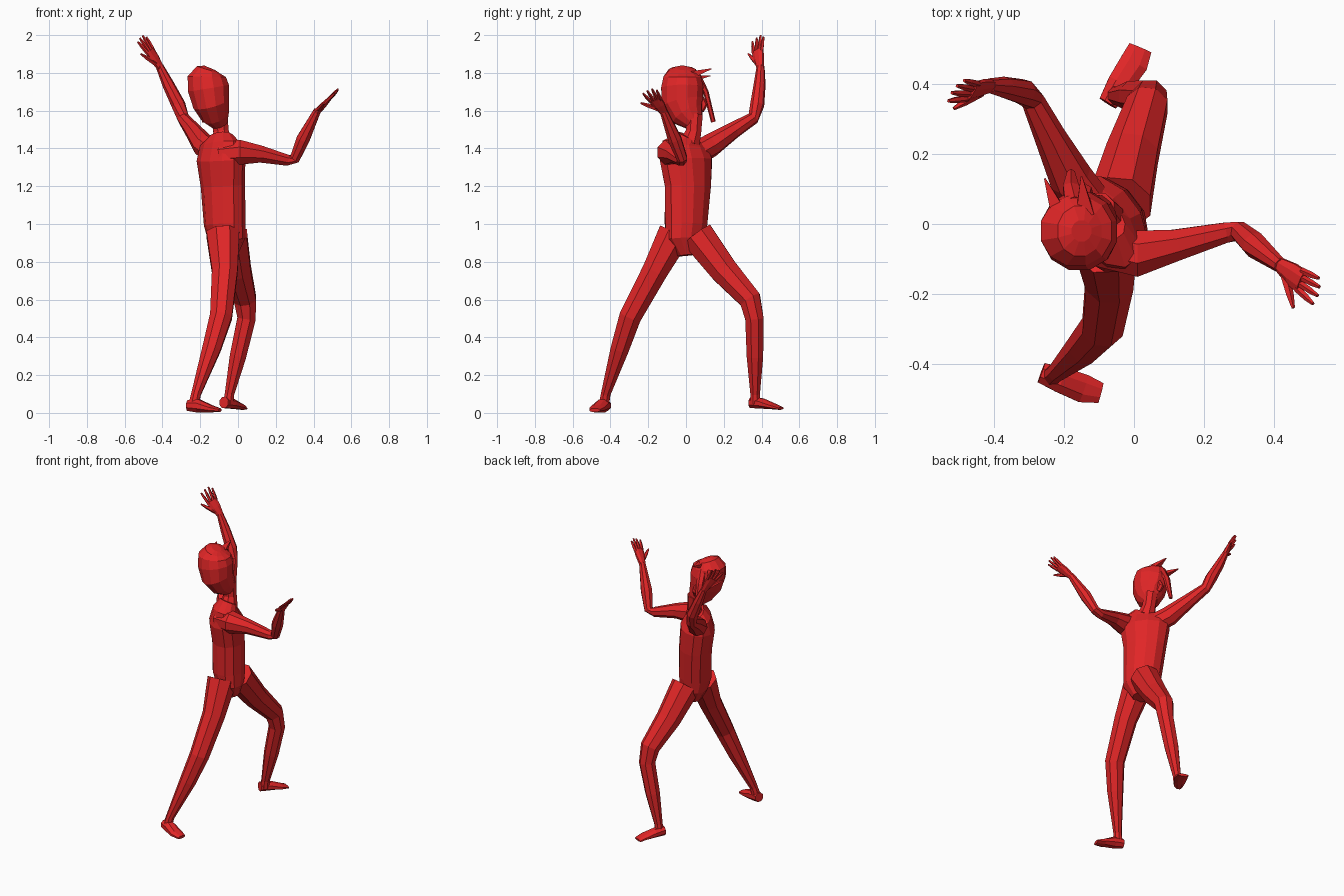
import bpy, bmesh, math
from mathutils import Vector

red = bpy.data.materials.new("red")
red.diffuse_color = (0.75, 0.019, 0.02, 1)


def loft(name, path, side, n=8):
    """Faceted tube through points (x, y, z, half width along side, half depth)."""
    bm = bmesh.new()
    pts = [Vector(p[:3]) for p in path]
    rings = []
    for i, p in enumerate(path):
        a, b = pts[max(i - 1, 0)], pts[min(i + 1, len(pts) - 1)]
        t = (b - a).normalized()
        u = Vector(side)
        u = (u - t * u.dot(t)).normalized()
        v = t.cross(u)
        rw, rd = p[3], p[4] if len(p) > 4 else p[3]
        rings.append([bm.verts.new(pts[i]
                      + u * rw * 1.05 * math.cos(2 * math.pi * (k + .5) / n)
                      + v * rd * 1.05 * math.sin(2 * math.pi * (k + .5) / n)) for k in range(n)])
    for r, s in zip(rings, rings[1:]):
        for k in range(n):
            bm.faces.new((r[k], r[(k + 1) % n], s[(k + 1) % n], s[k]))
    bm.faces.new(rings[0][::-1])
    bm.faces.new(rings[-1])
    bmesh.ops.recalc_face_normals(bm, faces=bm.faces)
    me = bpy.data.meshes.new(name)
    bm.to_mesh(me)
    bm.free()
    me.materials.append(red)
    ob = bpy.data.objects.new(name, me)
    bpy.context.collection.objects.link(ob)
    return ob


def hand(name, wrist, knuckles, across, tips, thumb):
    """Flat palm, four fingers and a thumb."""
    w, k, s = Vector(wrist), Vector(knuckles), Vector(across).normalized()
    mid = w.lerp(k, .55)
    loft(name + "_palm", [(*w, .02, .018), (*mid, .033, .016), (*k, .036, .011)], s)
    for i, tip in enumerate(tips):
        base = k + s * (-.027 + .018 * i) - (k - w) * .1
        t = Vector(tip)
        loft(f"{name}_finger_{i + 1}", [(*base, .010), (*base.lerp(t, .6), .009), (*t, .005)], s, 5)
    base, t = w.lerp(k, .3) + s * .015, Vector(thumb)
    loft(name + "_thumb", [(*base, .014), (*base.lerp(t, .6), .011), (*t, .005)], k - w, 5)


# torso and neck, turned toward +x +y
loft("torso", [(-.055, .01, .835, .055, .05), (-.06, 0, .92, .11, .085), (-.07, 0, 1.0, .115, .1),
               (-.08, .01, 1.2, .13, .1), (-.09, 0, 1.34, .15, .105), (-.095, 0, 1.42, .14, .075),
               (-.09, .02, 1.46, .075, .05)], (-.6, .8, 0), 12)
loft("neck", [(-.085, .02, 1.43, .055), (-.09, .04, 1.49, .042), (-.1, .045, 1.58, .045)], (1, 0, 0))

# head
loft("head", [(-.095, .05, 1.525, .04, .04), (-.12, .01, 1.58, .075, .085), (-.142, -.017, 1.64, .095, .108),
              (-.157, -.02, 1.72, .108, .11), (-.165, -.02, 1.78, .1, .098), (-.155, -.02, 1.815, .065, .07),
              (-.15, -.02, 1.827, .03, .03)], (1, 0, 0), 12)

# spikes on the brow and loose strip in front of the face
loft("brow_spike_1", [(-.14, .03, 1.79, .035, .025), (-.15, .135, 1.822, .003)], (1, 0, 0), 4)
loft("brow_spike_2", [(-.215, .03, 1.77, .03, .022), (-.255, .13, 1.785, .003)], (1, 0, 0), 4)
loft("face_strip", [(-.17, .06, 1.78, .03, .02), (-.18, .105, 1.7, .025, .014),
                    (-.18, .145, 1.54, .012, .012)], (1, 0, 0), 6)
loft("nose", [(-.14, .07, 1.69, .012), (-.14, .095, 1.63, .02), (-.13, .08, 1.6, .015)], (1, 0, 0), 6)

# raised arm
loft("raised_arm", [(-.12, .05, 1.37, .06), (-.18, .13, 1.415, .06), (-.24, .25, 1.495, .043),
                    (-.29, .355, 1.56, .032), (-.315, .377, 1.63, .036), (-.37, .39, 1.74, .03),
                    (-.415, .395, 1.835, .02)], (1, -.3, 0))
hand("raised_hand", (-.41, .395, 1.825), (-.468, .378, 1.92), (-.55, -.75, -.3),
     [(-.485, .41, 1.99), (-.505, .395, 1.998), (-.52, .375, 1.985), (-.53, .352, 1.965)],
     (-.515, .33, 1.9))

# forward arm
loft("forward_arm", [(-.09, -.06, 1.37, .065), (.01, -.085, 1.38, .068), (.12, -.06, 1.37, .046),
                     (.26, -.025, 1.338, .03), (.3, -.02, 1.345, .028), (.345, -.06, 1.45, .036),
                     (.42, -.12, 1.6, .02)], (0, 1, 0))
hand("forward_hand", (.415, -.115, 1.59), (.48, -.165, 1.66), (-.25, -.94, -.2),
     [(.528, -.155, 1.708), (.53, -.18, 1.715), (.525, -.205, 1.705), (.512, -.228, 1.692)],
     (.455, -.24, 1.64))

# legs
loft("rear_leg", [(-.04, .06, .94, .09), (-.005, .2, .755, .076), (.038, .34, .6, .06),
                  (.045, .362, .5, .05), (0, .365, .3, .045), (-.045, .366, .1, .026),
                  (-.052, .367, .05, .028)], (1, 0, 0))
loft("front_leg", [(-.08, -.06, .95, .09), (-.07, -.165, .75, .07), (-.09, -.295, .51, .06),
                   (-.14, -.35, .34, .05), (-.222, -.425, .1, .026), (-.235, -.435, .04, .028)], (1, 0, 0))

# feet
loft("rear_foot", [(-.075, .345, .055, .028, .03), (-.04, .4, .05, .038, .028), (0, .46, .035, .042, .016),
                   (.018, .503, .024, .035, .008)], (.8, -.5, 0))
loft("front_foot", [(-.265, -.425, .04, .03, .03), (-.21, -.445, .037, .038, .036),
                    (-.145, -.47, .022, .042, .02), (-.095, -.483, .014, .03, .01)], (.3, .9, 0))
